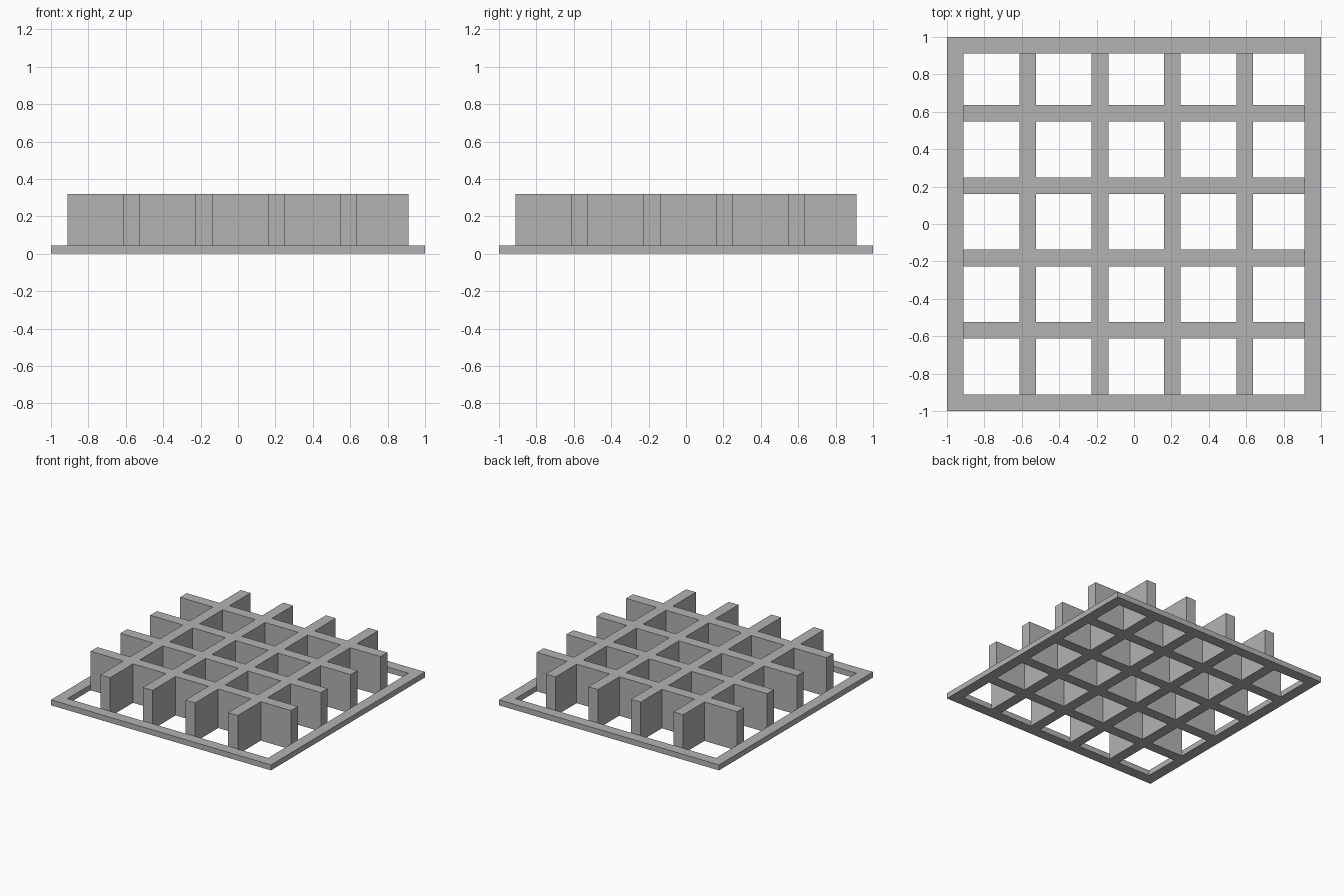
import bpy
import bmesh
import math

if "Cube" in bpy.data.objects:
    bpy.data.objects.remove(bpy.data.objects["Cube"], do_unlink=True)

BAR = 0.0885       # width of every bar and of the rim
PITCH = 0.387      # spacing between bars
BARS = 4
RIM_TOP, WALL_TOP = 0.045, 0.32

grey = bpy.data.materials.new("light grey")
grey.use_nodes = True
colour = (0.45, 0.45, 0.45, 1)
grey.diffuse_color = colour
grey.node_tree.nodes["Principled BSDF"].inputs["Base Color"].default_value = colour

# Grid lines: both edges of the rim and of each bar, so even strips are solid
starts = [-1 + PITCH * i for i in range(BARS + 1)] + [1 - BAR]
lines = [edge for s in starts for edge in (s, s + BAR)]
last = len(lines) - 2


def raise_faces(bm, faces, height):
    """Extrude the faces up and return the new top faces."""
    result = bmesh.ops.extrude_face_region(bm, geom=faces)["geom"]
    bmesh.ops.translate(bm, vec=(0, 0, height),
                        verts=[v for v in result if isinstance(v, bmesh.types.BMVert)])
    return [f for f in result if isinstance(f, bmesh.types.BMFace)]


# Flat footprint of rim and crossing bars
bm = bmesh.new()
points = [[bm.verts.new((x, y, 0)) for y in lines] for x in lines]
footprint = []
for i in range(last + 1):
    for j in range(last + 1):
        if i % 2 == 0 or j % 2 == 0:
            footprint.append(bm.faces.new((points[i][j], points[i + 1][j],
                                           points[i + 1][j + 1], points[i][j + 1])))

# Thin slab first, keeping the underside closed
base = bmesh.ops.duplicate(bm, geom=footprint)["geom"]
tops = raise_faces(bm, footprint, RIM_TOP)
bmesh.ops.remove_doubles(bm, verts=bm.verts[:], dist=0.0005)

# Tall divider walls inside the rim
inner = [f for f in tops if f.is_valid
         and max(map(abs, f.calc_center_median()[:2])) < 1 - BAR]
raise_faces(bm, inner, WALL_TOP - RIM_TOP)
bmesh.ops.delete(bm, geom=[f for f in inner if f.is_valid], context='FACES_ONLY')
bmesh.ops.recalc_face_normals(bm, faces=bm.faces[:])

mesh = bpy.data.meshes.new("divider_grid")
bm.to_mesh(mesh)
bm.free()
mesh.materials.append(grey)
grid = bpy.data.objects.new("divider_grid", mesh)
bpy.context.collection.objects.link(grid)
